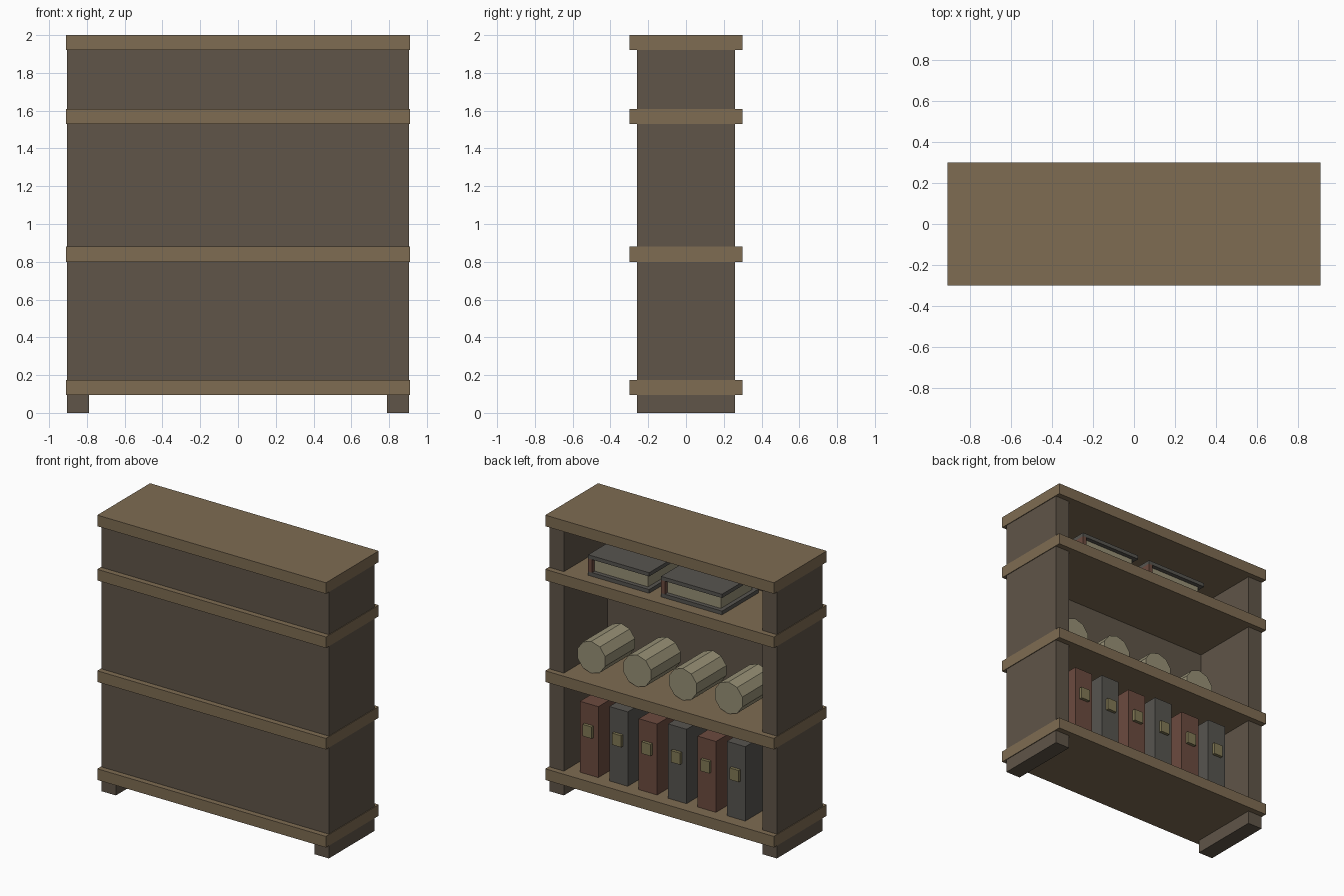
import bpy, math

if "Cube" in bpy.data.objects:
    bpy.data.objects.remove(bpy.data.objects["Cube"])


def material(name, rgb):
    m = bpy.data.materials.new(name)
    m.diffuse_color = (*rgb, 1)
    m.use_nodes = True
    m.node_tree.nodes["Principled BSDF"].inputs["Base Color"].default_value = m.diffuse_color
    return m


light_wood = material("light_wood", (0.21, 0.15, 0.085))
dark_wood = material("dark_wood", (0.115, 0.09, 0.065))
paper = material("paper", (0.31, 0.28, 0.18))
red = material("red_leather", (0.15, 0.07, 0.05))
grey = material("grey_leather", (0.095, 0.09, 0.08))
gold = material("gold", (0.22, 0.19, 0.09))


def box(name, x, y, z, mat):
    """Box from (min, max) ranges along each axis."""
    bpy.ops.mesh.primitive_cube_add(size=1, location=[(a + b) / 2 for a, b in (x, y, z)])
    o = bpy.context.object
    o.name = name
    o.scale = [b - a for a, b in (x, y, z)]
    bpy.ops.object.transform_apply(location=False, rotation=False, scale=True)
    o.data.materials.append(mat)
    return o


# Horizontal boards
for i, z in enumerate((0.095, 0.80, 1.53, 1.92)):
    box(f"shelf_board_{i}", (-0.91, 0.91), (-0.30, 0.30), (z, z + 0.08), light_wood)

# Side panels, running down to form the feet
for name, x in (("left", (-0.905, -0.79)), ("right", (0.79, 0.905))):
    box(f"{name}_side_panel", x, (-0.26, 0.26), (0, 1.93), dark_wood)

# Closed panel on the -y side
box("closing_panel", (-0.80, 0.80), (-0.26, -0.237), (0.12, 1.95), dark_wood)

# Upright books with spine plates, alternating colour and height
for i in range(6):
    x = 0.622 - 0.234 * i
    mat, top = ((red, 0.685), (grey, 0.71))[i % 2]
    box(f"upright_book_{i}", (x - 0.0735, x + 0.0735), (-0.20, 0.213), (0.175, top), mat)
    box(f"spine_plate_{i}", (x - 0.036, x + 0.036), (0.20, 0.235), (0.453, 0.537), gold)

# Rolled scrolls
for i in range(4):
    bpy.ops.mesh.primitive_cylinder_add(
        vertices=10, radius=0.115, depth=0.34,
        location=(0.645 - 0.364 * i, -0.015, 0.992), rotation=(math.pi / 2, 0, 0))
    o = bpy.context.object
    o.name = f"scroll_{i}"
    o.data.materials.append(paper)

# Large books lying flat: covers, spine on the +x side, inset pages
for i in range(2):
    x0, x1 = 0.143 - 0.58 * i, 0.628 - 0.58 * i
    y = (-0.20, 0.215)
    box(f"flat_book_bottom_cover_{i}", (x0, x1), y, (1.61, 1.637), grey)
    box(f"flat_book_top_cover_{i}", (x0, x1), y, (1.731, 1.758), grey)
    box(f"flat_book_spine_{i}", (x1 - 0.03, x1), y, (1.637, 1.731), red)
    box(f"flat_book_pages_{i}", (x0 + 0.03, x1 - 0.03), (-0.17, 0.185), (1.637, 1.731), paper)
